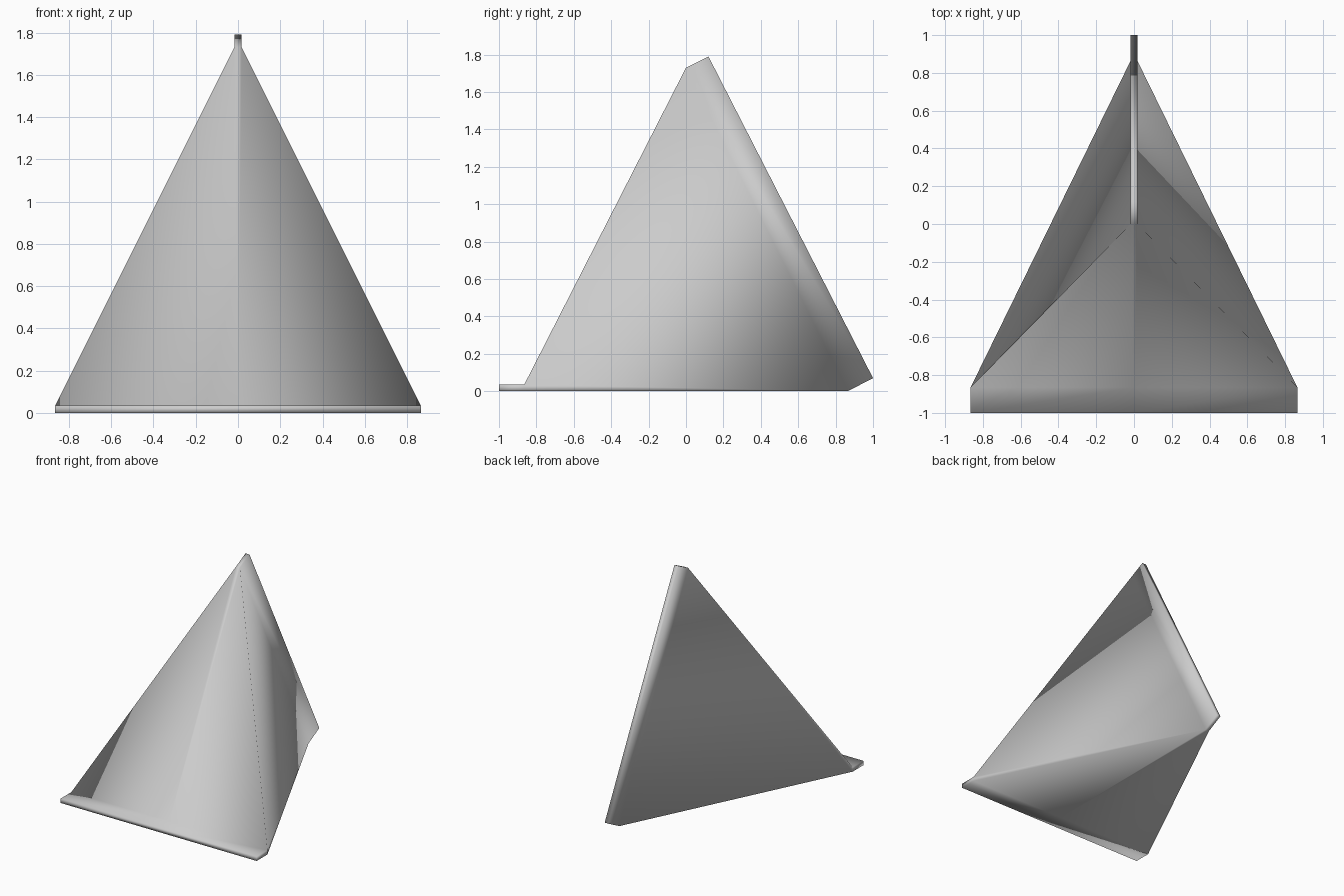
import bpy
import bmesh

cube = bpy.data.objects.get("Cube")
if cube:
    bpy.data.objects.remove(cube, do_unlink=True)

HALF, LIP, THIN = 0.865, 0.035, 0.0175

grey = bpy.data.materials.new("light grey")
grey.use_nodes = True
colour = (0.6, 0.6, 0.6, 1)
grey.diffuse_color = colour
grey.node_tree.nodes["Principled BSDF"].inputs["Base Color"].default_value = colour

bm = bmesh.new()


def wide_ring(y):
    """Flat section of the front seam, with middle points on the long sides."""
    pts = [(-HALF, LIP), (0, LIP), (HALF, LIP), (HALF, 0), (0, 0), (-HALF, 0)]
    return [bm.verts.new((x, y, z)) for x, z in pts]


def tall_ring(top, bottom):
    """Thin upright section of the rear seam."""
    pts = [(-THIN, top), (THIN, top), (THIN, bottom), (-THIN, bottom)]
    return [bm.verts.new((x, *yz)) for x, yz in pts]


def bridge(a, b):
    for i in range(len(a)):
        j = (i + 1) % len(a)
        bm.faces.new((a[i], a[j], b[j], b[i]))


front_end, front = wide_ring(-1), wide_ring(-HALF)
rear = tall_ring((0, 1.73), (HALF, 0))
rear_end = tall_ring((0.12, 1.79), (1, 0.07))

# Crimped seams, crossing each other at a right angle
bridge(front_end, front)
bridge(rear, rear_end)
bm.faces.new(front_end)
bm.faces.new(rear_end)

# Four-sided body: front and underside fan from the wide seam's middle points
for f, r in ((0, 0), (3, 2)):
    bm.faces.new((front[f], front[f + 1], rear[r]))
    bm.faces.new((front[f + 1], rear[r + 1], rear[r]))
    bm.faces.new((front[f + 1], front[f + 2], rear[r + 1]))
    bm.faces.new((front[f + 2], front[(f + 3) % 6], rear[(r + 2) % 4], rear[r + 1]))

bmesh.ops.recalc_face_normals(bm, faces=bm.faces)
for face in bm.faces:
    face.smooth = True

mesh = bpy.data.meshes.new("folded_pack")
bm.to_mesh(mesh)
bm.free()
mesh.materials.append(grey)
pack = bpy.data.objects.new("folded_pack", mesh)
bpy.context.collection.objects.link(pack)
